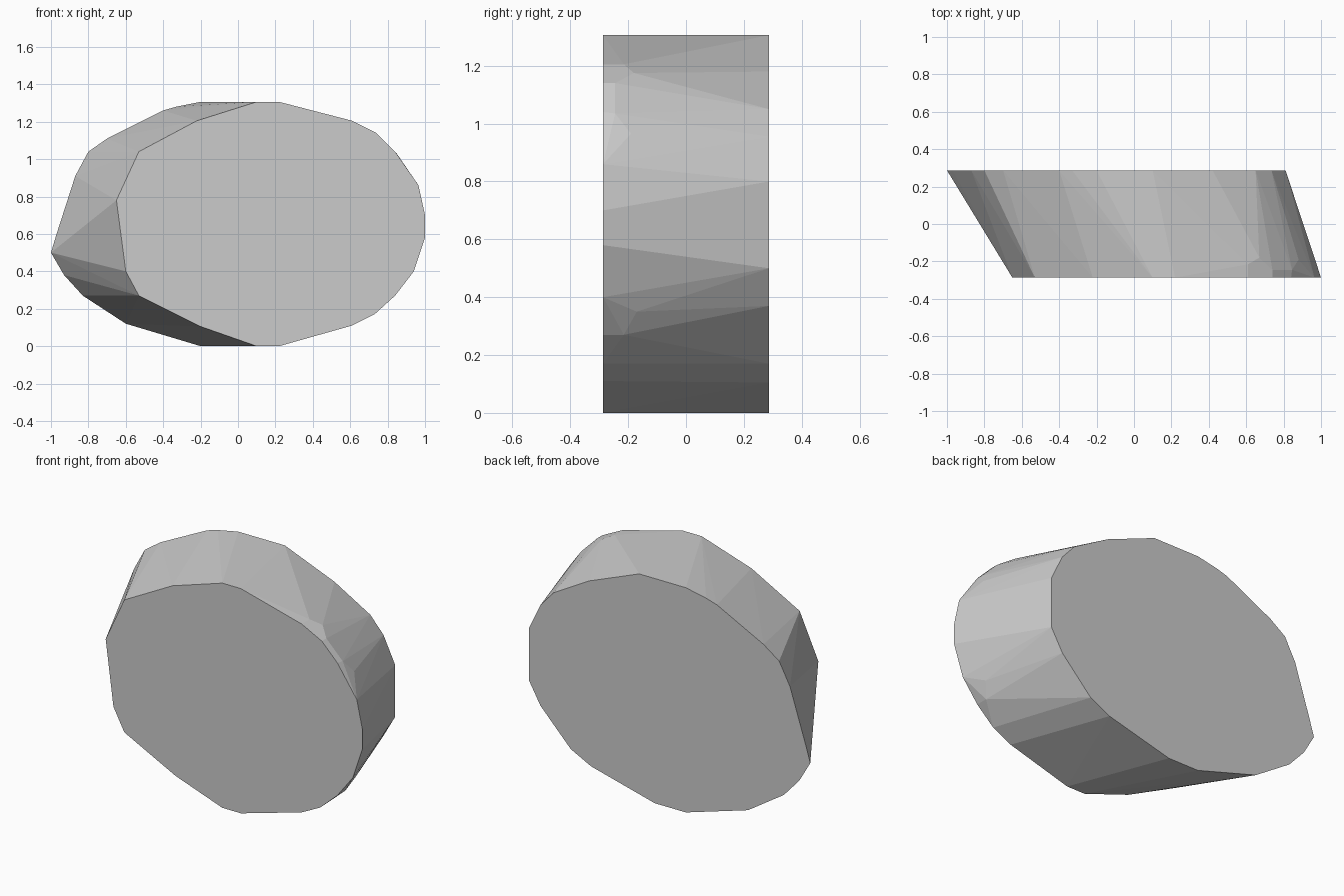
import bpy, bmesh, math

D = 0.287  # half depth

# Front outline (x, z)
front = [(0.10, 0), (0.22, 0), (0.61, 0.11), (0.73, 0.17), (0.84, 0.27),
         (0.94, 0.40), (1.0, 0.58), (1.0, 0.70), (0.965, 0.86), (0.84, 1.04),
         (0.74, 1.14), (0.61, 1.205), (0.22, 1.306), (0.10, 1.306),
         (-0.22, 1.205), (-0.53, 1.04), (-0.65, 0.78), (-0.60, 0.40),
         (-0.53, 0.27), (-0.20, 0.105)]
# Back outline, shifted left (x, z)
back = [(-0.20, 0), (0.0, 0), (0.41, 0.105), (0.54, 0.17), (0.735, 0.37),
        (0.81, 0.50), (0.81, 0.80), (0.735, 0.955), (0.65, 1.05),
        (0.42, 1.18), (0.10, 1.306), (-0.20, 1.306), (-0.33, 1.28),
        (-0.40, 1.26), (-0.70, 1.11), (-0.80, 1.04), (-0.87, 0.91),
        (-0.97, 0.60), (-1.0, 0.50), (-0.93, 0.38), (-0.83, 0.27), (-0.60, 0.12)]
# Small bevel corners on the right rim (x, y, z)
rim = [(0.61, -0.215, 1.205), (0.67, -0.18, 1.175), (0.74, -0.245, 1.14),
       (0.845, -0.245, 1.035), (0.88, -0.19, 0.965),
       (0.88, -0.17, 0.35), (0.84, -0.215, 0.27)]

# Slanted faceted disc: hull of both outlines
bm = bmesh.new()
pts = [(x, -D, z) for x, z in front] + [(x, D, z) for x, z in back] + rim
for p in pts:
    bm.verts.new(p)
res = bmesh.ops.convex_hull(bm, input=bm.verts[:])
loose = [v for v in bm.verts if not v.link_faces]
bmesh.ops.delete(bm, geom=loose, context='VERTS')
# Merge the flat caps into single faces
bmesh.ops.dissolve_limit(bm, angle_limit=math.radians(0.5),
                         verts=bm.verts[:], edges=bm.edges[:])
bmesh.ops.recalc_face_normals(bm, faces=bm.faces[:])
mesh = bpy.data.meshes.new("faceted_disc")
bm.to_mesh(mesh)
bm.free()
bpy.context.collection.objects.link(bpy.data.objects.new("faceted_disc", mesh))
